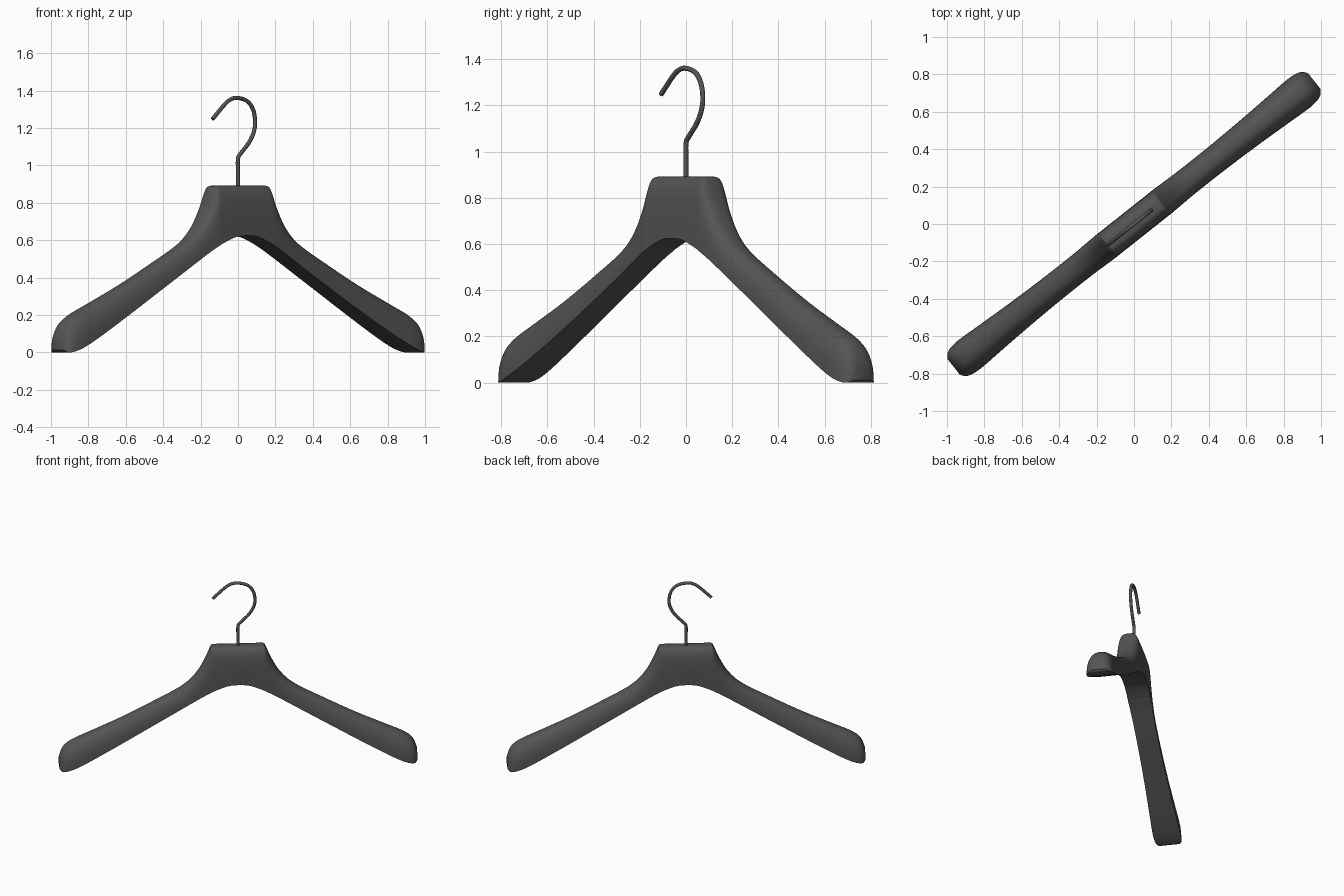
import bpy, bmesh, math

if "Cube" in bpy.data.objects:
    bpy.data.objects.remove(bpy.data.objects["Cube"])

ANGLE = math.radians(38.4)   # the hanger stands diagonally across x and y
SEG = 28                     # points across the rounded top of a section

# Half-length stations: distance, bottom z, top z, half width, squareness
STATIONS = [
    (0.00, .624, .892, .080, 3.6), (0.08, .616, .892, .080, 3.6),
    (0.17, .580, .892, .080, 3.6), (0.184, .573, .885, .080, 3.5),
    (0.196, .566, .860, .080, 3.4), (0.228, .549, .785, .079, 3.1),
    (0.29, .512, .678, .077, 2.8), (0.39, .450, .584, .075, 2.5),
    (0.58, .335, .478, .076, 2.4), (0.80, .204, .362, .082, 2.4),
    (1.00, .090, .268, .091, 2.4), (1.10, .038, .222, .096, 2.4),
    (1.15, .016, .195, .095, 2.4), (1.19, .003, .165, .088, 2.4),
    (1.215, .000, .125, .074, 2.4), (1.230, .012, .080, .052, 2.4),
]


def smooth_rows(rows, steps):
    """Catmull-Rom interpolation between rows of values."""
    out = []
    for i in range(len(rows) - 1):
        a, b = rows[max(i - 1, 0)], rows[i]
        c, d = rows[i + 1], rows[min(i + 2, len(rows) - 1)]
        for k in range(steps):
            t = k / steps
            out.append(tuple(
                .5 * (2*q + (r - p)*t + (2*p - 5*q + 4*r - s)*t*t
                      + (3*q - p - 3*r + s)*t**3)
                for p, q, r, s in zip(a, b, c, d)))
    out.append(rows[-1])
    return out


def section(u, zb, zt, hw, power):
    """Flat-bottomed section with a rounded top."""
    pts = []
    for i in range(SEG + 1):
        a = math.pi * i / SEG
        c, s = math.cos(a), max(math.sin(a), 0)
        v = hw * math.copysign(abs(c) ** (2 / power), c)
        pts.append((u, v, max(zb, 0) + (zt - zb) * s ** (2 / power)))
    return pts


# Dark finish shared by both parts
dark = bpy.data.materials.new("dark_grey")
dark.diffuse_color = (.09, .09, .09, 1)
dark.use_nodes = True
dark.node_tree.nodes["Principled BSDF"].inputs["Base Color"].default_value = dark.diffuse_color

# Body: both arms and the centre block lofted in one piece
full = [(-r[0],) + r[1:] for r in reversed(STATIONS[1:])] + STATIONS
bm = bmesh.new()
rings = [[bm.verts.new(p) for p in section(*r)] for r in smooth_rows(full, 3)]
for a, b in zip(rings, rings[1:]):
    n = len(a)
    for i in range(n):
        j = (i + 1) % n
        bm.faces.new((a[i], a[j], b[j], b[i]))
bm.faces.new(rings[0])
bm.faces.new(rings[-1])
bmesh.ops.recalc_face_normals(bm, faces=bm.faces)
mesh = bpy.data.meshes.new("hanger_body")
bm.to_mesh(mesh)
bm.free()
mesh.materials.append(dark)
body = bpy.data.objects.new("hanger_body", mesh)
bpy.context.collection.objects.link(body)
body.rotation_euler.z = ANGLE
bpy.context.view_layer.objects.active = body
body.select_set(True)
bpy.ops.object.shade_smooth_by_angle(angle=math.radians(40))

# Wire hook: stem, bend and open loop
path = [(0, .86), (0, .95), (0, 1.035), (.02, 1.065), (.075, 1.122),
        (.108, 1.18), (.117, 1.235), (.102, 1.30), (.06, 1.345),
        (-.01, 1.361), (-.06, 1.348), (-.10, 1.318), (-.14, 1.28), (-.174, 1.247)]
curve = bpy.data.curves.new("hook", 'CURVE')
curve.dimensions = '3D'
curve.bevel_depth = .011
curve.bevel_resolution = 3
curve.use_fill_caps = True
curve.materials.append(dark)
pts = smooth_rows(path, 4)
spline = curve.splines.new('POLY')
spline.points.add(len(pts) - 1)
for p, (u, z) in zip(spline.points, pts):
    p.co = (u, 0, z, 1)
spline.use_smooth = True
hook = bpy.data.objects.new("hook", curve)
bpy.context.collection.objects.link(hook)
hook.rotation_euler.z = ANGLE
